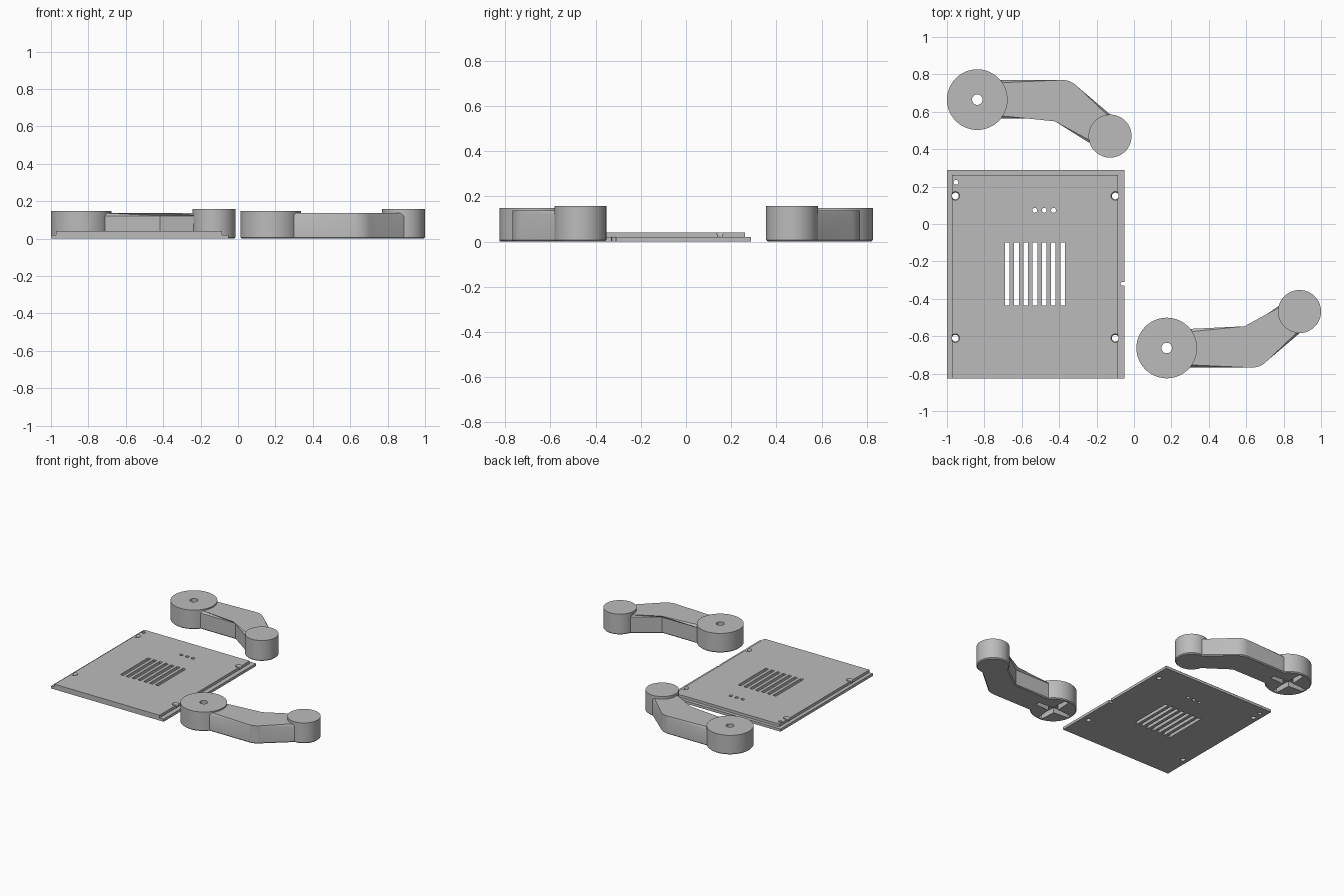
import bpy, bmesh
from math import cos, sin, pi, radians
from mathutils import Vector

cube = bpy.data.objects.get("Cube")
if cube:
    bpy.data.objects.remove(cube)

grey = bpy.data.materials.new("plain grey")
grey.use_nodes = True
GREY = (0.5, 0.5, 0.5, 1)
grey.diffuse_color = GREY
grey.node_tree.nodes["Principled BSDF"].inputs["Base Color"].default_value = GREY


def circle(cx, cy, r, n=64, start=0.0, sweep=2 * pi):
    return [(cx + r * cos(start + sweep * i / n), cy + r * sin(start + sweep * i / n)) for i in range(n)]


def rect(x0, x1, y0, y1):
    return [(x0, y0), (x1, y0), (x1, y1), (x0, y1)]


def prism(bm, outline, z0, z1, top_scale=1.0):
    """Add a closed prism; top_scale widens the upper end."""
    mid = sum((Vector(p) for p in outline), Vector((0, 0))) / len(outline)
    low = [bm.verts.new((x, y, z0)) for x, y in outline]
    high = [bm.verts.new((*(mid + (Vector(p) - mid) * top_scale), z1)) for p in outline]
    n = len(outline)
    bm.faces.new(low[::-1])
    bm.faces.new(high)
    for i in range(n):
        j = (i + 1) % n
        bm.faces.new((low[i], low[j], high[j], high[i]))


def chamfer(bm, z, size):
    rim = [e for e in bm.edges if all(abs(v.co.z - z) < 1e-5 for v in e.verts)]
    bmesh.ops.bevel(bm, geom=rim, offset=size, segments=1, affect='EDGES')


def finish(bm, name):
    bmesh.ops.recalc_face_normals(bm, faces=bm.faces)
    mesh = bpy.data.meshes.new(name)
    bm.to_mesh(mesh)
    bm.free()
    mesh.materials.append(grey)
    obj = bpy.data.objects.new(name, mesh)
    bpy.context.collection.objects.link(obj)
    return obj


def solid(name, outline, z0, z1, top=0.0, bottom=0.0):
    bm = bmesh.new()
    prism(bm, outline, z0, z1)
    if top:
        chamfer(bm, z1, top)
    if bottom:
        chamfer(bm, z0, bottom)
    return finish(bm, name)


def activate(obj):
    bpy.ops.object.select_all(action='DESELECT')
    obj.select_set(True)
    bpy.context.view_layer.objects.active = obj


def combine(obj, other, operation):
    activate(obj)
    mod = obj.modifiers.new("cut", 'BOOLEAN')
    mod.operation, mod.object, mod.solver = operation, other, 'EXACT'
    bpy.ops.object.modifier_apply(modifier=mod.name)
    bpy.data.objects.remove(other)


def smooth(obj):
    activate(obj)
    bpy.ops.object.shade_smooth_by_angle(angle=radians(25))


# Vented cover plate with a stepped rim
plate = solid("cover_plate", rect(-1, -0.05, -0.825, 0.288), 0, 0.02)
combine(plate, solid("raised_panel", rect(-0.972, -0.085, -0.825, 0.262), 0.01, 0.04), 'UNION')

# Vent slots, indicator holes and edge notch
bm = bmesh.new()
for i in range(7):
    x = -0.677 + 0.0492 * i
    prism(bm, rect(x - 0.0125, x + 0.0125, -0.435, -0.1), -0.1, 0.1)
for x in (-0.53, -0.48, -0.43):
    prism(bm, circle(x, 0.073, 0.013, 24), -0.1, 0.1)
prism(bm, circle(-0.952, 0.223, 0.013, 24), -0.1, 0.1)
notch = circle(-0.062, -0.32, 0.01, 12, pi / 2, pi) + [(-0.062, -0.33), (0, -0.33), (0, -0.31)]
prism(bm, notch, -0.1, 0.1)
combine(plate, finish(bm, "vent_cutter"), 'DIFFERENCE')

# Countersunk corner screw holes
for x in (-0.955, -0.1):
    for y in (0.15, -0.61):
        bm = bmesh.new()
        prism(bm, circle(x, y, 0.018, 32), -0.1, 0.1)
        combine(plate, finish(bm, "screw_cutter"), 'DIFFERENCE')
        bm = bmesh.new()
        prism(bm, circle(x, y, 0.018, 32), 0.03, 0.042, 1.35)
        combine(plate, finish(bm, "sink_cutter"), 'DIFFERENCE')
smooth(plate)


def crank_arm(name, cx, cy, side):
    """Bent arm: hub at (cx, cy), tip offset towards -y times side."""
    def place(points):
        moved = [(cx + x, cy + side * y) for x, y in points]
        return moved if side > 0 else moved[::-1]

    # Round hub, bent beam with a rounded elbow, round tip
    arm = solid(name, place(circle(0, 0, 0.162, 96)), 0, 0.148, 0.018, 0.007)
    elbow = circle(0.455, -0.005, 0.11, 8, pi / 2, radians(-55))
    beam = [(0.08, -0.1), (0.42, -0.1), (0.67, -0.275), (0.77, -0.13)] + elbow[::-1] + [(0.08, 0.105)]
    combine(arm, solid("beam", place(beam), 0, 0.138, 0.016, 0.007), 'UNION')
    combine(arm, solid("tip", place(circle(0.71, -0.195, 0.115, 96)), 0, 0.158, 0.02, 0.007), 'UNION')

    # Cross-shaped socket underneath and the axle hole through it
    arms = [(0.145, -0.016), (0.145, 0.016), (0.024, 0.024)]
    cross = []
    for k in range(4):
        c, s = round(cos(k * pi / 2)), round(sin(k * pi / 2))
        cross += [(x * c - y * s, x * s + y * c) for x, y in arms]
    combine(arm, solid("socket_cutter", place(cross), -0.05, 0.04), 'DIFFERENCE')
    combine(arm, solid("axle_cutter", place(circle(0, 0, 0.028, 32)), -0.1, 0.3), 'DIFFERENCE')
    smooth(arm)


crank_arm("back_arm", -0.838, 0.665, 1)
crank_arm("front_arm", 0.175, -0.663, -1)
